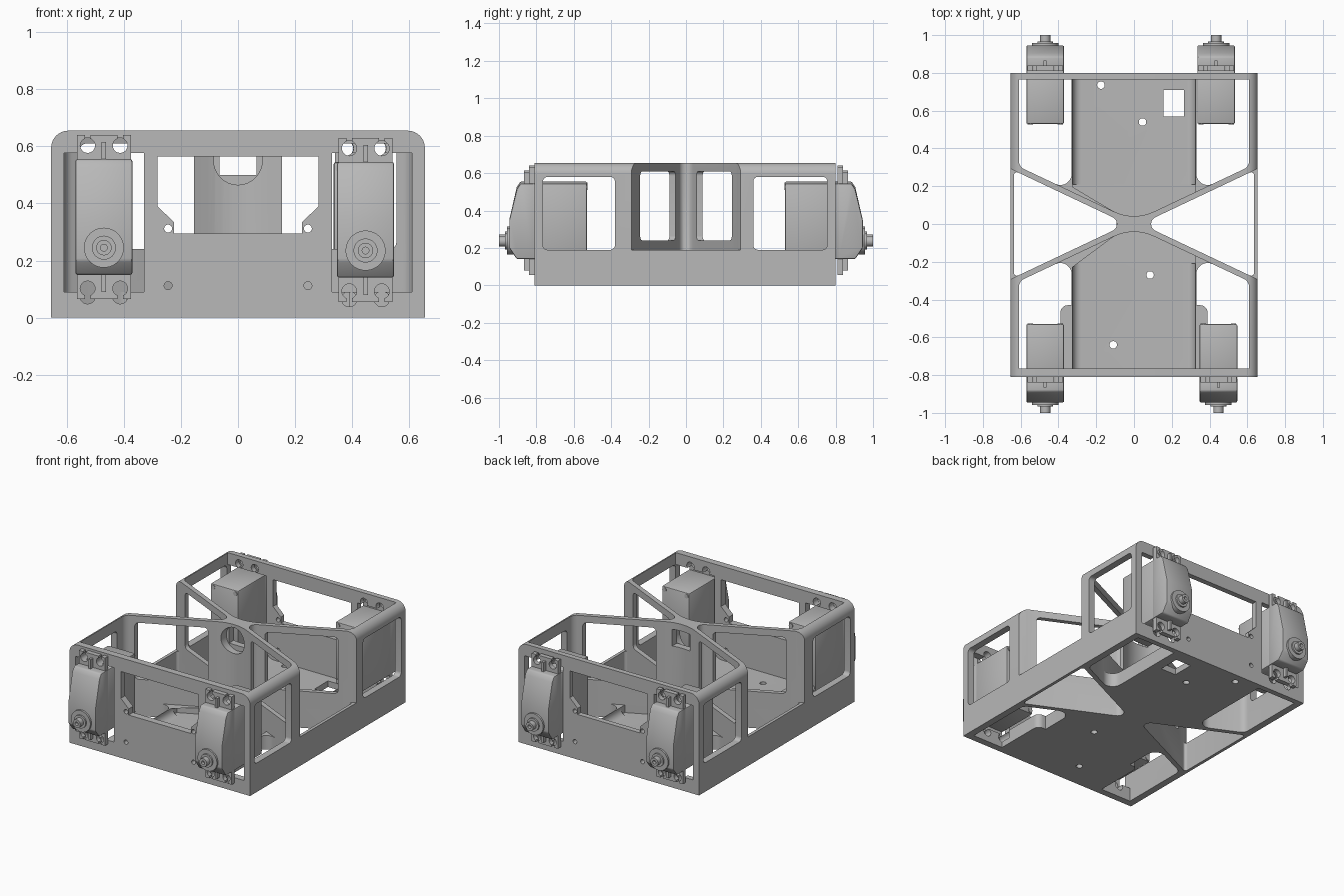
import bpy, bmesh, math
from mathutils import Vector

cube = bpy.data.objects.get("Cube")
if cube:
    bpy.data.objects.remove(cube, do_unlink=True)

grey = bpy.data.materials.new("plain grey")
grey.use_nodes = True
grey.diffuse_color = (0.48, 0.48, 0.48, 1)
grey.node_tree.nodes["Principled BSDF"].inputs["Base Color"].default_value = (0.48, 0.48, 0.48, 1)


def rounded(points, radii):
    """Fillet the corners of a polygon; radii is one number or one per corner."""
    out = []
    n = len(points)
    if not isinstance(radii, (list, tuple)):
        radii = [radii] * n
    for i, r in enumerate(radii):
        p = Vector(points[i])
        if r == 0:
            out.append(tuple(p))
            continue
        a = (Vector(points[i - 1]) - p).normalized()
        b = (Vector(points[(i + 1) % n]) - p).normalized()
        half = a.angle(b) / 2
        centre = p + (a + b).normalized() * (r / math.sin(half))
        start = p + a * (r / math.tan(half)) - centre
        end = p + b * (r / math.tan(half)) - centre
        sweep = start.angle_signed(end)
        for k in range(9):
            t = -sweep * k / 8
            c, s = math.cos(t), math.sin(t)
            out.append((centre.x + start.x * c - start.y * s,
                        centre.y + start.x * s + start.y * c))
    return out


def rect(u0, u1, v0, v1, r=0):
    return rounded([(u0, v0), (u1, v0), (u1, v1), (u0, v1)], r)


def circle(u, v, r, n=32):
    return [(u + r * math.cos(math.tau * k / n), v + r * math.sin(math.tau * k / n))
            for k in range(n)]


def prism(name, points, axis, a, b):
    """Extrude a 2D outline along an axis from a to b."""
    place = {"x": lambda u, v, w: (w, u, v),
             "y": lambda u, v, w: (u, w, v),
             "z": lambda u, v, w: (u, v, w)}[axis]
    bm = bmesh.new()
    low = [bm.verts.new(place(u, v, a)) for u, v in points]
    high = [bm.verts.new(place(u, v, b)) for u, v in points]
    bm.faces.new(low)
    bm.faces.new(high)
    for i in range(len(low)):
        bm.faces.new((low[i - 1], low[i], high[i], high[i - 1]))
    bmesh.ops.recalc_face_normals(bm, faces=bm.faces)
    mesh = bpy.data.meshes.new(name)
    bm.to_mesh(mesh)
    bm.free()
    mesh.materials.append(grey)
    obj = bpy.data.objects.new(name, mesh)
    bpy.context.collection.objects.link(obj)
    return obj


def modify(obj, kind, **settings):
    mod = obj.modifiers.new(kind.title(), kind)
    for key, value in settings.items():
        setattr(mod, key, value)
    bpy.context.view_layer.objects.active = obj
    bpy.ops.object.modifier_apply(modifier=mod.name)


def cut(obj, points, axis, a, b):
    cutter = prism("cutter", points, axis, a, b)
    modify(obj, "BOOLEAN", operation="DIFFERENCE", solver="EXACT", object=cutter)
    bpy.data.objects.remove(cutter, do_unlink=True)


def smooth(obj):
    bpy.ops.object.select_all(action="DESELECT")
    obj.select_set(True)
    bpy.context.view_layer.objects.active = obj
    bpy.ops.object.shade_smooth_by_angle(angle=math.radians(30))


# Chassis: a rounded block, hollowed out
SLOPE = 0.473


def rib_outer(x):
    return SLOPE * (x - 0.037)


def rib_inner(x):
    return rib_outer(x) + 0.033


chassis = prism("chassis", rounded([(-0.655, 0), (0.655, 0), (0.655, 0.655), (-0.655, 0.655)],
                                   [0, 0, 0.06, 0.06]), "y", -0.81, 0.80)
floor_holes = [(-0.175, 0.735), (0.045, 0.54), (0.085, -0.27), (-0.11, -0.64)]
servos = [(-0.47, -1, 0.01), (0.447, -1, 0), (-0.47, 1, 0.01), (0.435, 1, 0)]

for s in (-1, 1):
    wall = 0.765 * s
    # Open bay above the floor, pointed towards the middle
    bay = [(-0.61, wall), (-0.61, s * rib_inner(0.61)), (0, s * rib_inner(0)),
           (0.61, s * rib_inner(0.61)), (0.61, wall)]
    cut(chassis, rounded(bay, [0, 0.05, 0.25, 0.05, 0]), "z", 0.09, 0.8)
    # Shallow tray with curved sides
    tray = rounded([(-0.28, 0.2), (-0.325, 0.2), (-0.325, 0.04), (0.325, 0.04),
                    (0.325, 0.2), (0.28, 0.2)], [0, 0, 0.045, 0.045, 0, 0])
    cut(chassis, tray, "y", s * 0.21, wall)
    middle = [(-0.325, s * 0.21), (-0.325, s * rib_inner(0.325)), (0, s * rib_inner(0)),
              (0.325, s * rib_inner(0.325)), (0.325, s * 0.21)]
    cut(chassis, rounded(middle, [0, 0, 0.25, 0, 0]), "z", 0.04, 0.2)
    # Tall window in the end plate
    window = [(-0.225, 0.295), (0.225, 0.295), (0.225, 0.335), (0.282, 0.39),
              (0.282, 0.565), (-0.282, 0.565), (-0.282, 0.39), (-0.225, 0.335)]
    cut(chassis, window, "y", s * 0.7, s * 0.9)
    for m in (-1, 1):
        # Floor openings beneath the servos; the front pair has a small tab
        well = [(0.33, rib_inner(0.33)), (0.61, rib_inner(0.61)), (0.61, 0.765)]
        radii = [0.06, 0.05, 0]
        if s < 0:
            well += [(0.39, 0.765), (0.39, 0.43), (0.33, 0.43)]
            radii += [0, 0.04, 0]
        else:
            well += [(0.33, 0.765)]
            radii += [0]
        cut(chassis, [(u * m, v * s) for u, v in rounded(well, radii)], "z", -0.1, 0.3)
        # Servo opening and bolt holes in the end plate
        cut(chassis, rect(m * 0.33, m * 0.61, 0.09, 0.577), "y", s * 0.7, s * 0.9)
        for z in (0.112, 0.312):
            cut(chassis, circle(m * 0.245, z, 0.014, 16), "y", s * 0.7, s * 0.9)
        # Side panel window
        y0, y1 = (0.36, 0.755) if s > 0 else (-0.765, -0.38)
        cut(chassis, rect(y0, y1, 0.19, 0.58, 0.025), "x", m * 0.58, m * 0.7)

for m in (-1, 1):
    # Triangular side gap, leaving a low outer wall
    for x, r, z in ((0.635, 0.015, -0.1), (0.72, 0, 0.19)):
        gap = [(0.037, 0), (x, -rib_outer(x)), (x, rib_outer(x))]
        gap = rounded(gap, [0.04, r, r])
        cut(chassis, [(u * m, v) for u, v in gap], "z", z, 0.8)
    # Windows through the slanted ribs
    cut(chassis, rect(m * 0.155, m * 0.555, 0.24, 0.61, 0.025), "y", -0.33, 0.33)

# Cable passage in the middle: round in front, square behind
cut(chassis, circle(0, 0.55, 0.085), "y", -0.2, 0)
cut(chassis, rect(-0.065, 0.065, 0.5, 0.61), "y", -0.01, 0.2)
for x, y in floor_holes:
    cut(chassis, circle(x, y, 0.02, 20), "z", -0.1, 0.1)
cut(chassis, rect(0.155, 0.265, 0.57, 0.71), "z", -0.1, 0.1)
for cx, s, dz in servos:
    for dx in (-0.057, 0.057):
        for z in (0.065, 0.593):
            cut(chassis, circle(cx + dx, z + dz, 0.027, 20), "y", s * 0.7, s * 0.9)
smooth(chassis)


# Servos
def servo(prefix, cx, s, dz):
    z0, z1 = 0.14 + dz, 0.545 + dz
    parts = []
    body = prism(prefix + "_servo_body", rect(cx - 0.1, cx + 0.1, z0, z1), "y", s * 0.53, s * 0.82)
    modify(body, "BEVEL", width=0.008, segments=2)
    parts.append(body)
    # Sloping gearbox cover
    cover = [(0.81, z1), (0.885, z1), (0.905, z1 - 0.03), (0.945, 0.35), (0.945, 0.2),
             (0.905, z0), (0.81, z0)]
    gearbox = prism(prefix + "_servo_gearbox", [(s * y, z) for y, z in cover],
                    "x", cx - 0.1, cx + 0.1)
    modify(gearbox, "BEVEL", width=0.008, segments=2)
    parts.append(gearbox)
    # Slotted mounting ears with a stiffening rib
    for label, edge, d in (("upper", z1, 1), ("lower", z0, -1)):
        tip = edge + d * 0.08
        ear = prism(prefix + "_servo_" + label + "_ear",
                    rect(cx - 0.095, cx + 0.095, min(edge, tip) - 0.005, max(edge, tip) + 0.005),
                    "y", s * 0.81, s * 0.84)
        for dx in (-0.057, 0.057):
            hole = edge + d * 0.048
            cut(ear, circle(cx + dx, hole, 0.026, 20), "y", s * 0.79, s * 0.86)
            cut(ear, rect(cx + dx - 0.01, cx + dx + 0.01, *sorted((hole, tip + d * 0.03))),
                "y", s * 0.79, s * 0.86)
        parts.append(ear)
        parts.append(prism(prefix + "_servo_" + label + "_rib",
                           rect(cx - 0.008, cx + 0.008, *sorted((edge, edge + d * 0.06))),
                           "y", s * 0.83, s * 0.865))
    # Output boss, collar and splined shaft
    for label, r, y0, y1, n in (("boss", 0.07, 0.9, 0.957, 40), ("collar", 0.042, 0.95, 0.967, 32),
                                ("shaft", 0.027, 0.96, 1.0, 20)):
        parts.append(prism(prefix + "_servo_" + label, circle(cx, 0.235 + dz, r, n),
                           "y", s * y0, s * y1))
    cut(parts[-1], circle(cx, 0.235 + dz, 0.012, 16), "y", s * 0.98, s * 1.1)
    # Case screws on the inner face
    for i, (dx, z) in enumerate([(a, b) for a in (-0.08, 0.08) for b in (z0 + 0.02, z1 - 0.02)]):
        parts.append(prism(prefix + "_servo_screw_" + str(i + 1), circle(cx + dx, z, 0.014, 16),
                           "y", s * 0.526, s * 0.54))
    for part in parts:
        smooth(part)


for cx, s, dz in servos:
    name = ("front" if s < 0 else "back") + ("_right" if cx < 0 else "_left")
    servo(name, cx, s, dz)
